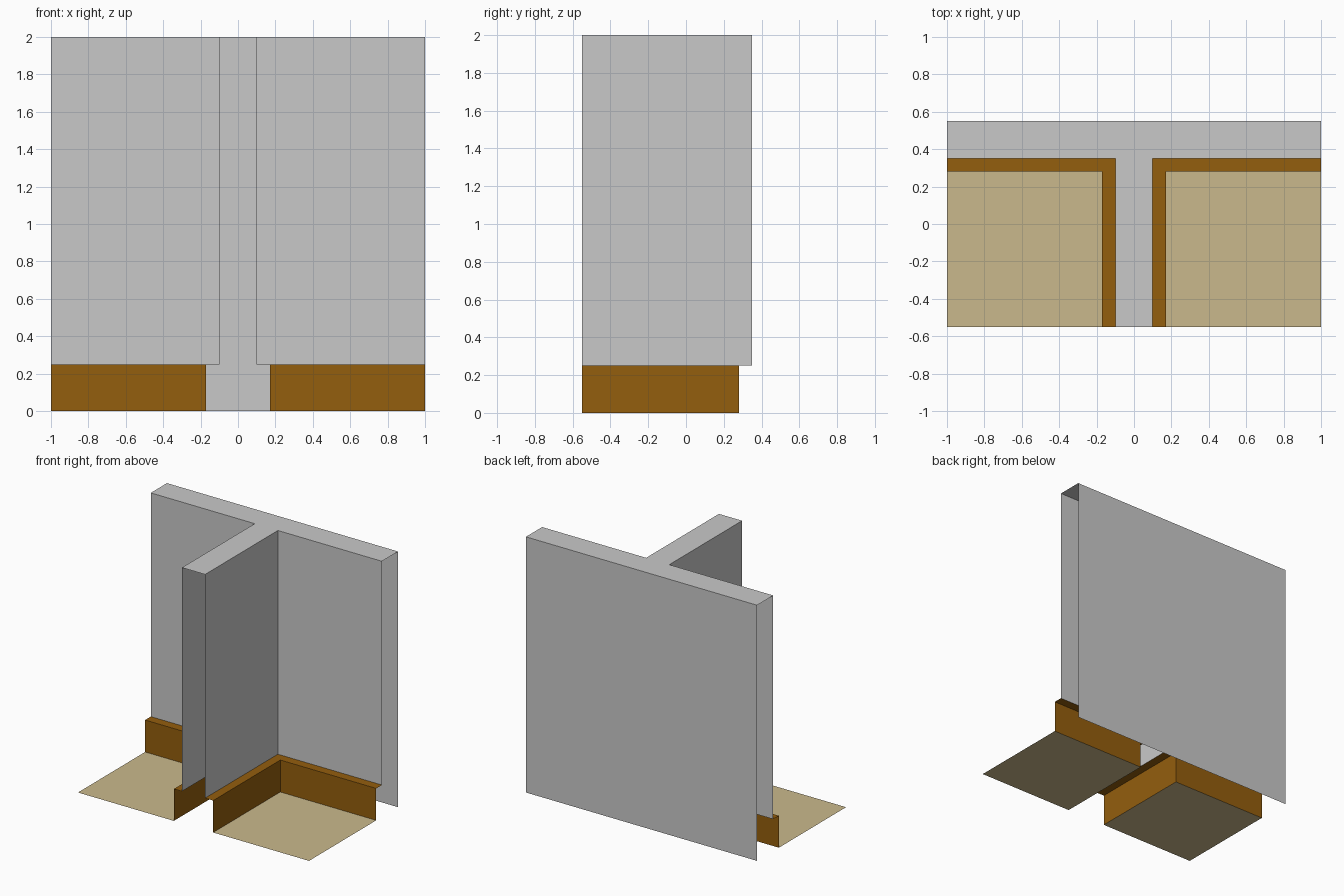
import bpy, bmesh

if "Cube" in bpy.data.objects:
    bpy.data.objects.remove(bpy.data.objects["Cube"])

# Plan dimensions
WALL_TOP, SKIRT_TOP = 2.0, 0.25
FRONT, INNER, BACK = -0.55, 0.35, 0.55
STEM, END, SKIRT = 0.1, 1.0, 0.07


def material(name, rgb):
    m = bpy.data.materials.new(name)
    m.diffuse_color = (*rgb, 1)
    m.use_nodes = True
    m.node_tree.nodes["Principled BSDF"].inputs["Base Color"].default_value = m.diffuse_color
    return m


def strip(bm, path, z0, z1):
    """Vertical open sheet standing on a plan path."""
    for (ax, ay), (bx, by) in zip(path, path[1:]):
        bm.faces.new([bm.verts.new(p) for p in
                      ((ax, ay, z0), (bx, by, z0), (bx, by, z1), (ax, ay, z1))])


def cap(bm, outline, z):
    """Flat upward-facing sheet."""
    f = bm.faces.new([bm.verts.new((x, y, z)) for x, y in outline])
    f.normal_update()
    if f.normal.z < 0:
        f.normal_flip()


def finish(bm, name, mat, mirror=False):
    bmesh.ops.remove_doubles(bm, verts=bm.verts[:], dist=1e-5)
    me = bpy.data.meshes.new(name)
    bm.to_mesh(me)
    bm.free()
    me.materials.append(mat)
    ob = bpy.data.objects.new(name, me)
    bpy.context.collection.objects.link(ob)
    if mirror:
        ob.modifiers.new("mirror", 'MIRROR').use_axis[0] = True


grey = material("wall grey", (0.584, 0.584, 0.584))
brown = material("skirting brown", (0.296, 0.112, 0.004))
tan = material("floor tan", (0.591, 0.485, 0.262))

right = [(STEM, FRONT), (STEM, INNER), (END, INNER)]
left = [(-x, y) for x, y in reversed(right)]
rear = [(END, BACK), (-END, BACK)]

# T-shaped wall shell: open ends, room sides start above the skirting
bm = bmesh.new()
strip(bm, right, SKIRT_TOP, WALL_TOP)
strip(bm, left, SKIRT_TOP, WALL_TOP)
strip(bm, rear, 0, WALL_TOP)
cap(bm, left + right + rear, WALL_TOP)
finish(bm, "t_wall", grey)

# Skirting boards: front sheet and top ledge, one per room
face = [(STEM + SKIRT, FRONT), (STEM + SKIRT, INNER - SKIRT), (END, INNER - SKIRT)]
bm = bmesh.new()
strip(bm, face, 0, SKIRT_TOP)
cap(bm, right + face[::-1], SKIRT_TOP)
finish(bm, "skirting_boards", brown, mirror=True)

# Floor sheets
bm = bmesh.new()
cap(bm, face + [(END, FRONT)], 0)
finish(bm, "floors", tan, mirror=True)
